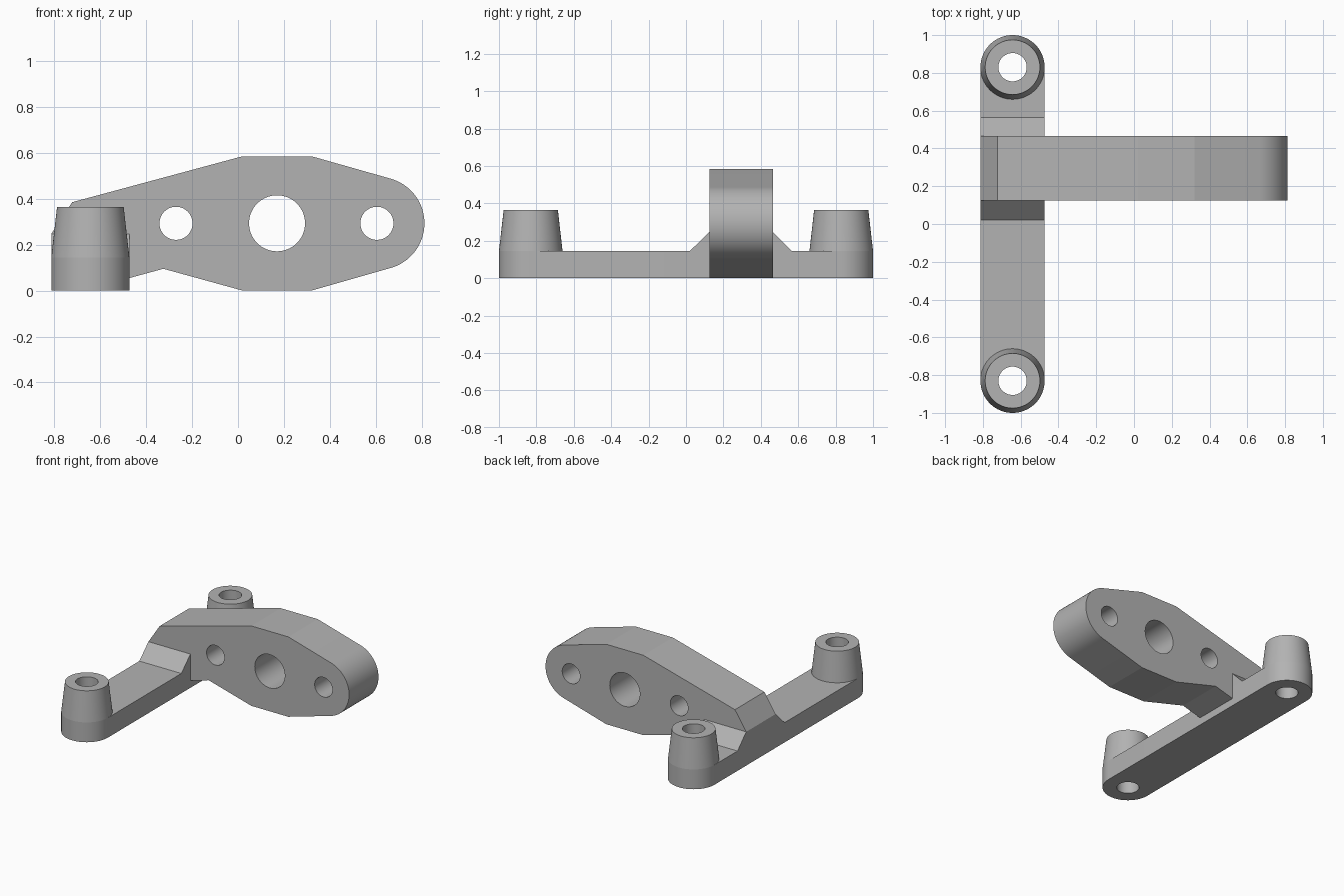
import bpy
import bmesh
from math import cos, sin, radians
from mathutils import Matrix, Vector

cube = bpy.data.objects.get("Cube")
if cube:
    bpy.data.objects.remove(cube, do_unlink=True)

grey = bpy.data.materials.new("plain grey")
grey.use_nodes = True
colour = (0.45, 0.45, 0.45, 1)
grey.diffuse_color = colour
grey.node_tree.nodes["Principled BSDF"].inputs["Base Color"].default_value = colour

BAR_X, POST_Y, BAR_R, BAR_H = -0.643, 0.83, 0.17, 0.145
ARM_FRONT, ARM_BACK, MID_Z = 0.125, 0.465, 0.293


def add_object(name, bm):
    bmesh.ops.recalc_face_normals(bm, faces=bm.faces)
    mesh = bpy.data.meshes.new(name)
    bm.to_mesh(mesh)
    bm.free()
    mesh.materials.append(grey)
    obj = bpy.data.objects.new(name, mesh)
    bpy.context.collection.objects.link(obj)
    return obj


def prism(name, points, direction):
    """Extrude a closed outline along a direction."""
    bm = bmesh.new()
    face = bm.faces.new([bm.verts.new(p) for p in points])
    new = bmesh.ops.extrude_face_region(bm, geom=[face])["geom"]
    verts = [v for v in new if isinstance(v, bmesh.types.BMVert)]
    bmesh.ops.translate(bm, verts=verts, vec=direction)
    return add_object(name, bm)


def cone(name, centre, r1, r2, depth, axis="Z"):
    bm = bmesh.new()
    turn = Matrix.Rotation(radians(90), 4, "X") if axis == "Y" else Matrix()
    bmesh.ops.create_cone(bm, cap_ends=True, segments=64, radius1=r1, radius2=r2,
                          depth=depth, matrix=Matrix.Translation(centre) @ turn)
    return add_object(name, bm)


def select_only(obj):
    bpy.ops.object.select_all(action="DESELECT")
    obj.select_set(True)
    bpy.context.view_layer.objects.active = obj


def drill(obj, centre, radius, axis):
    cutter = cone("drill", centre, radius, radius, 2 if axis == "Y" else 1, axis)
    cutter.hide_render = True
    mod = obj.modifiers.new("hole", "BOOLEAN")
    mod.operation, mod.solver, mod.object = "DIFFERENCE", "EXACT", cutter
    select_only(obj)
    bpy.ops.object.modifier_apply(modifier=mod.name)
    bpy.data.objects.remove(cutter, do_unlink=True)


def arc(cx, cy, r, start, end, steps):
    angles = [radians(start + (end - start) * i / steps) for i in range(steps + 1)]
    return [(cx + r * cos(a), cy + r * sin(a)) for a in angles]


# Foot bar with round ends
outline = arc(BAR_X, POST_Y, BAR_R, 0, 180, 32) + arc(BAR_X, -POST_Y, BAR_R, 180, 360, 32)
foot_bar = prism("foot_bar", [(x, y, 0) for x, y in outline], Vector((0, 0, BAR_H)))
parts = [foot_bar]

# Tapered mounting posts, drilled through together with the bar
for side, y in (("front", -POST_Y), ("back", POST_Y)):
    height = 0.365 - BAR_H
    post = cone(side + "_post", (BAR_X, y, BAR_H + height / 2), BAR_R, 0.145, height)
    for obj in (post, foot_bar):
        drill(obj, (BAR_X, y, 0.2), 0.075, "Z")
    parts.append(post)

# Sloped gusset joining the bar to the arm
slope = [(ARM_FRONT - 0.105, BAR_H), (ARM_FRONT, 0.247), (ARM_BACK, 0.247), (ARM_BACK + 0.1, BAR_H)]
parts.append(prism("gusset", [(BAR_X - BAR_R, y, z) for y, z in slope], Vector((2 * BAR_R, 0, 0))))

# Upright arm with a rounded tip and three holes
profile = [(-0.7, 0.1), (-0.813, 0.247), (-0.722, 0.385), (0.02, 0.585), (0.32, 0.585)]
profile += arc(0.61, MID_Z, 0.202, 75, -75, 32)
profile += [(0.32, 0), (0.02, 0), (-0.325, 0.095), (-0.6, 0.02)]
arm = prism("arm", [(x, ARM_FRONT, z) for x, z in profile], Vector((0, ARM_BACK - ARM_FRONT, 0)))
for x, r in ((-0.27, 0.072), (0.17, 0.122), (0.605, 0.072)):
    drill(arm, (x, 0.3, MID_Z), r, "Y")
parts.append(arm)

for part in parts:
    select_only(part)
    bpy.ops.object.shade_smooth_by_angle(angle=radians(12))
